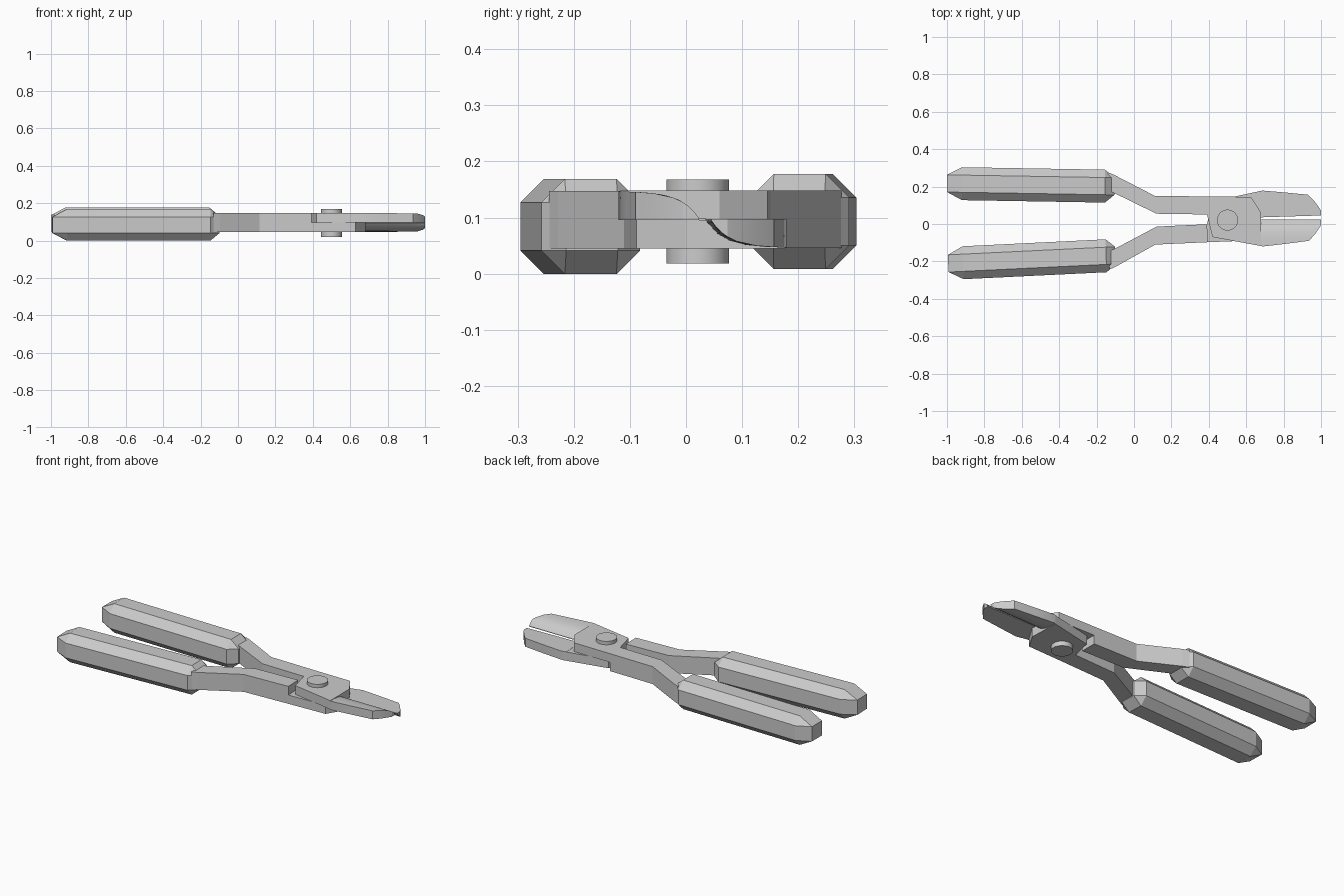
import bpy, bmesh, math
from mathutils import Matrix

if "Cube" in bpy.data.objects:
    bpy.data.objects.remove(bpy.data.objects["Cube"])

# second half = first half flipped about the long axis, then opened slightly around the pivot
FLIP = (Matrix.Translation((0.5, 0.0265, 0.0965)) @ Matrix.Rotation(math.radians(1.8), 4, 'Z')
        @ Matrix.Rotation(math.pi, 4, 'X') @ Matrix.Translation((-0.5, -0.0265, -0.0965)))
Z0, ZM, Z1 = 0.046, 0.097, 0.148


def finish(name, bm, mat):
    bmesh.ops.remove_doubles(bm, verts=bm.verts, dist=1e-5)
    bmesh.ops.recalc_face_normals(bm, faces=bm.faces)
    me = bpy.data.meshes.new(name)
    bm.to_mesh(me)
    bm.free()
    me.transform(mat)
    ob = bpy.data.objects.new(name, me)
    bpy.context.collection.objects.link(ob)
    return ob


def loft(name, rings, mat):
    bm = bmesh.new()
    vs = [[bm.verts.new(p) for p in r] for r in rings]
    n = len(rings[0])
    for a, b in zip(vs, vs[1:]):
        for i in range(n):
            j = (i + 1) % n
            bm.faces.new((a[i], a[j], b[j], b[i]))
    bm.faces.new(vs[0])
    bm.faces.new(vs[-1])
    return finish(name, bm, mat)


def slab(name, outline, z0, z1, mat):
    return loft(name, [[(x, y, z) for x, y in outline] for z in (z0, z1)], mat)


def grip(name, zc, mat):
    # octagonal section, closing to a rectangle at both ends
    def ring(x, full):
        d = -0.017 * (x + 0.95)
        y0, y1 = 0.170 + d, 0.262 + d
        ey, ez = (0.042, 0.042) if full else (0, 0)
        h = 0.043
        pts = [(y1 + ey, -h), (y1 + ey, h), (y1, h + ez), (y0, h + ez),
               (y0 - ey, h), (y0 - ey, -h), (y0, -h - ez), (y1, -h - ez)]
        return [(x, y, zc + z) for y, z in pts]
    return loft(name, [ring(-1, 0), ring(-0.92, 1), ring(-0.155, 1), ring(-0.105, 0)], mat)


def blade(name, mat):
    # convex wedge: thin cutting edge, thick spine, rounded tip
    def ring(x, spine):
        edge = 0.023
        top = []
        for t in (0, 0.15, 0.3, 0.5, 0.75, 1):
            y = edge + (spine - edge) * t
            d = edge - y
            z = 0.099 + 0.048 * (1 - math.exp(-d / 0.032))
            top.append((x, y, z))
        return [(x, edge, ZM - 0.001), *top, (x, spine, ZM - 0.001)]
    sections = [(0.66, -0.114), (0.69, -0.12), (0.81, -0.106), (0.935, -0.09),
                (0.965, -0.058), (0.99, -0.022), (1.0, -0.005)]
    ob = loft(name, [ring(*s) for s in sections], mat)
    bpy.ops.object.select_all(action='DESELECT')
    bpy.context.view_layer.objects.active = ob
    ob.select_set(True)
    bpy.ops.object.shade_smooth_by_angle(angle=math.radians(30))


for side, mat, zc in (("left", Matrix.Identity(4), 0.093), ("right", FLIP, 0.109)):
    grip(side + "_grip", zc, mat)
    # bent full-thickness arm
    slab(side + "_arm", [(-0.14, 0.277), (-0.105, 0.262), (0.11, 0.151), (0.39, 0.147), (0.39, 0.051),
                         (0.12, 0.055), (-0.105, 0.165), (-0.14, 0.18)], Z0, Z1, mat)
    # half-thickness pivot plate
    slab(side + "_plate", [(0.39, 0.147), (0.625, 0.145), (0.68, 0.06), (0.68, -0.118),
                           (0.54, -0.092), (0.42, -0.07), (0.39, 0.051)], ZM, Z1, mat)
    blade(side + "_blade", mat)

# pivot pin
bpy.ops.mesh.primitive_cylinder_add(vertices=32, radius=0.056, depth=0.15, location=(0.5, 0.021, 0.093))
bpy.context.object.name = "pivot_pin"
bpy.ops.object.shade_smooth_by_angle(angle=math.radians(30))
